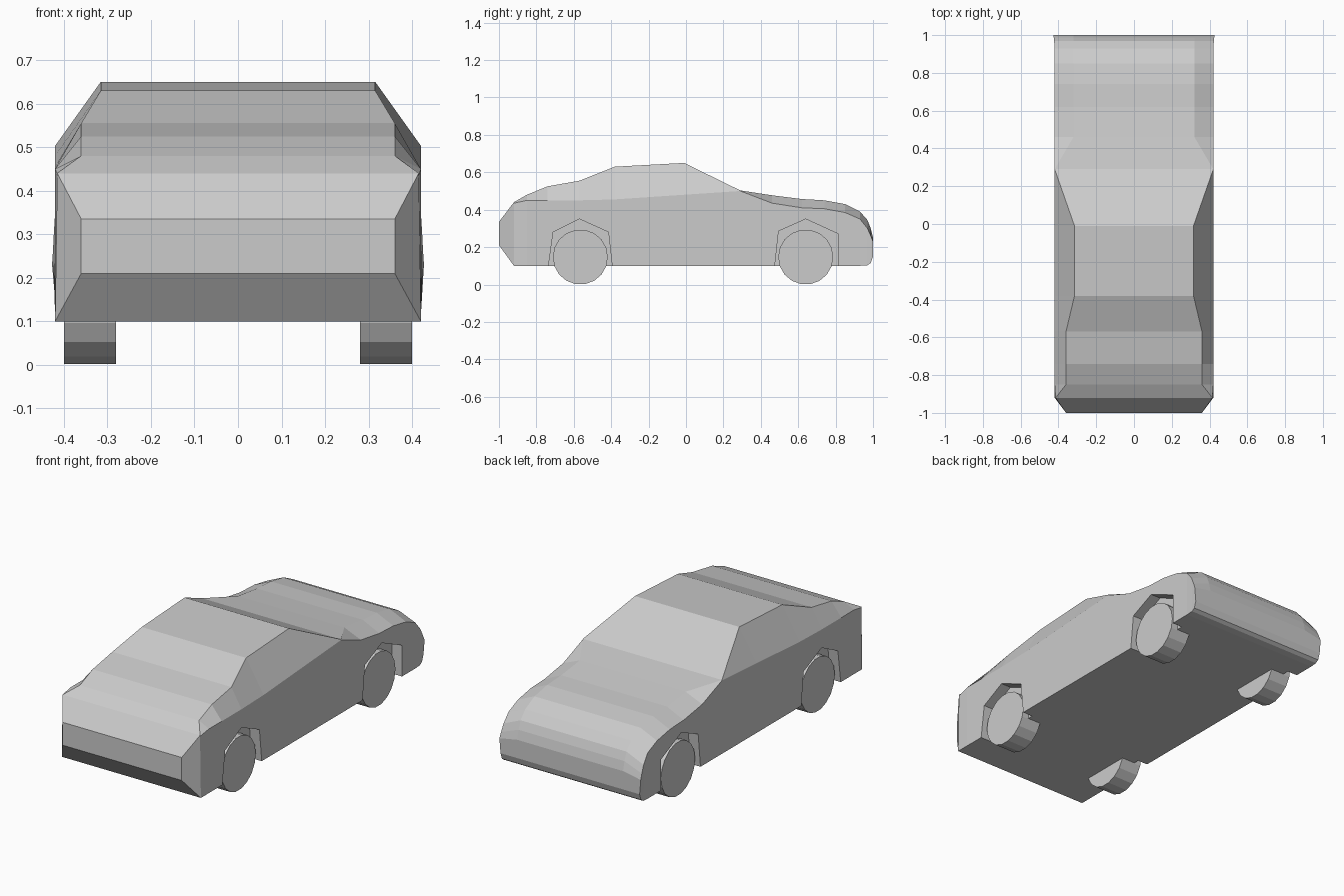
import bpy, bmesh
from math import pi

if "Cube" in bpy.data.objects:
    bpy.data.objects.remove(bpy.data.objects["Cube"])

# Body stations, nose to tail: y, (bottom x, z), (shoulder x, z), (top x, z)
STATIONS = [
    (-1.00, (.36, .21), (.36, .335), (.36, .335)),
    (-0.92, (.42, .10), (.415, .435), (.415, .44)),
    (-0.85, (.42, .10), (.42, .45), (.36, .48)),
    (-0.74, (.42, .10), (.42, .45), (.36, .525)),
    (-0.57, (.42, .10), (.42, .45), (.36, .555)),
    (-0.38, (.42, .10), (.42, .455), (.315, .63)),
    (-0.01, (.42, .10), (.42, .48), (.315, .65)),
    (0.29, (.42, .10), (.42, .50), (.42, .503)),
    (0.46, (.42, .10), (.42, .435), (.32, .477)),
    (0.62, (.42, .10), (.42, .41), (.32, .457)),
    (0.74, (.42, .10), (.42, .405), (.32, .45)),
    (0.85, (.42, .10), (.42, .385), (.32, .43)),
    (0.93, (.42, .10), (.42, .35), (.32, .39)),
    (0.97, (.42, .103), (.423, .30), (.32, .345)),
    (0.988, (.42, .115), (.425, .26), (.32, .30)),
    (1.00, (.42, .15), (.427, .23), (.32, .25)),
]
FRONT_ARCH = [(-.735, .05), (-.735, .10), (-.71, .28), (-.57, .35), (-.415, .28), (-.395, .10), (-.395, .05)]
REAR_ARCH = [(.475, .05), (.475, .10), (.495, .285), (.64, .35), (.815, .27), (.815, .10), (.815, .05)]


def loft(name, rings):
    """Skin closed rings of points and cap both ends."""
    bm = bmesh.new()
    vs = [[bm.verts.new(p) for p in ring] for ring in rings]
    n = len(vs[0])
    for a, b in zip(vs, vs[1:]):
        for i in range(n):
            j = (i + 1) % n
            bm.faces.new((a[i], a[j], b[j], b[i]))
    bm.faces.new(vs[0])
    bm.faces.new(vs[-1][::-1])
    bmesh.ops.remove_doubles(bm, verts=bm.verts, dist=1e-4)
    bmesh.ops.recalc_face_normals(bm, faces=bm.faces)
    mesh = bpy.data.meshes.new(name)
    bm.to_mesh(mesh)
    bm.free()
    ob = bpy.data.objects.new(name, mesh)
    bpy.context.collection.objects.link(ob)
    return ob


# Body shell
body = loft("car_body", [
    [(x, y, z) for x, z in half] + [(-x, y, z) for x, z in reversed(half)]
    for y, *half in STATIONS])

# Wheel arch pockets
for arch in (FRONT_ARCH, REAR_ARCH):
    for side in (-1, 1):
        cutter = loft("arch_cutter", [[(side * x, y, z) for y, z in arch] for x in (.36, .5)])
        cutter.hide_render = True
        mod = body.modifiers.new("arch", 'BOOLEAN')
        mod.object, mod.operation, mod.solver = cutter, 'DIFFERENCE', 'EXACT'
        bpy.context.view_layer.objects.active = body
        bpy.ops.object.modifier_apply(modifier=mod.name)
        bpy.data.objects.remove(cutter)

# Wheels
for end, y in (("front", -.565), ("rear", .64)):
    for side, sx in (("left", -1), ("right", 1)):
        bpy.ops.mesh.primitive_cylinder_add(vertices=18, radius=.147, depth=.12,
                                            location=(sx * .34, y, .147), rotation=(0, pi / 2, 0))
        bpy.context.object.name = f"{end}_{side}_wheel"
